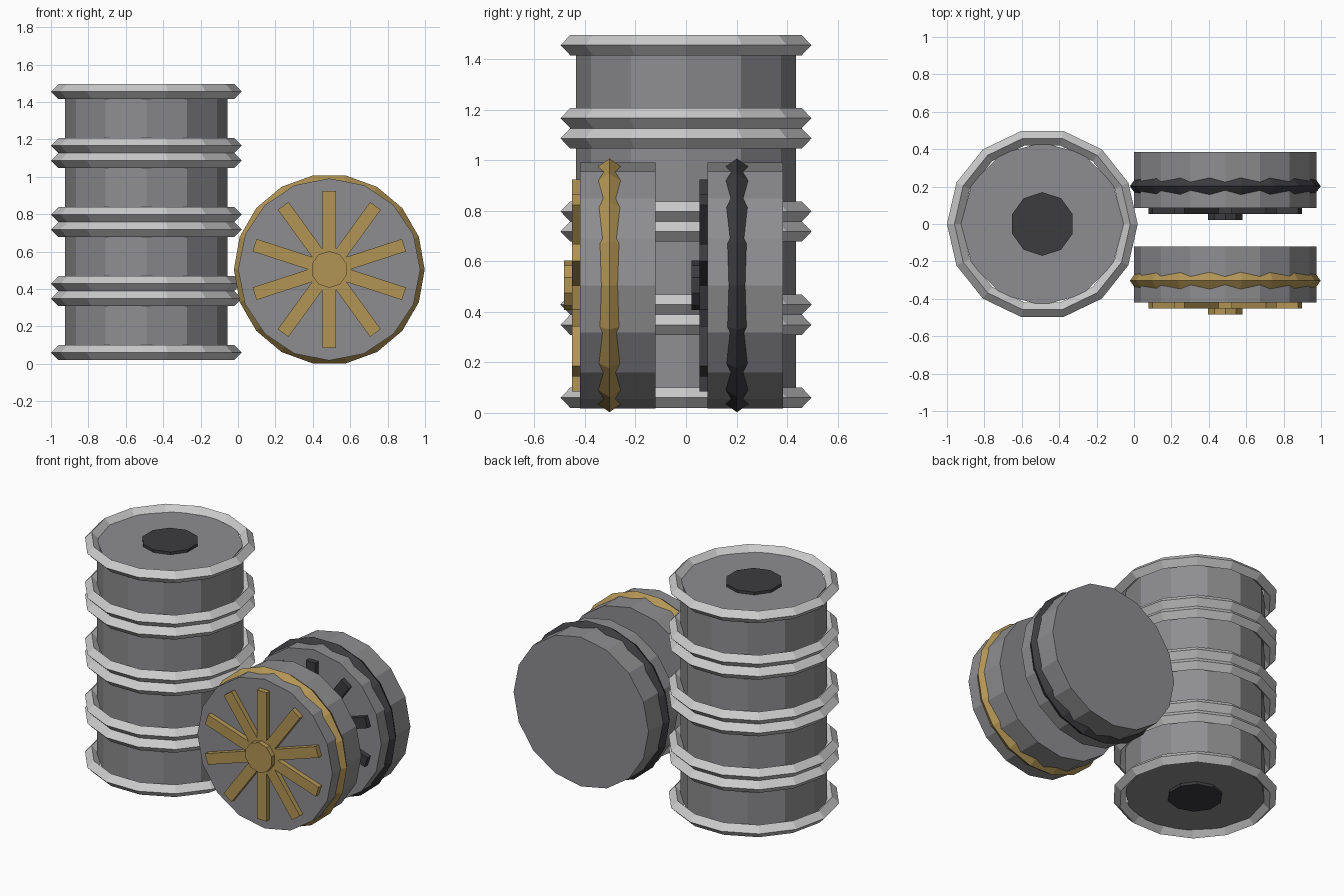
import bpy, bmesh, math
from mathutils import Matrix

if "Cube" in bpy.data.objects:
    bpy.data.objects.remove(bpy.data.objects["Cube"])

def mat(name, col):
    m = bpy.data.materials.new(name)
    m.diffuse_color = (*col, 1)
    m.use_nodes = True
    m.node_tree.nodes["Principled BSDF"].inputs["Base Color"].default_value = m.diffuse_color
    return m

GREY = mat("body_grey", (0.27, 0.27, 0.28))
LIGHT = mat("light_grey", (0.6, 0.6, 0.63))
DARK = mat("dark", (0.045, 0.045, 0.05))
GOLD = mat("gold", (0.45, 0.30, 0.09))
FACE_FRONT = Matrix.Rotation(math.pi / 2, 4, 'X')   # local +z turns to -y

def finish(bm, name, m, xf):
    bmesh.ops.recalc_face_normals(bm, faces=bm.faces)
    me = bpy.data.meshes.new(name)
    bm.to_mesh(me)
    bm.free()
    me.materials.append(m)
    ob = bpy.data.objects.new(name, me)
    ob.matrix_world = xf
    bpy.context.collection.objects.link(ob)

def disc(name, sides, r, z0, z1, m, xf):
    bm = bmesh.new()
    bmesh.ops.create_cone(bm, cap_ends=True, segments=sides, radius1=r, radius2=r,
                          depth=z1 - z0, matrix=Matrix.Translation((0, 0, (z0 + z1) / 2)))
    finish(bm, name, m, xf)

def ring(name, sides, z, half_height, m, xf):
    # diamond section swept round a low-sided circle
    bm = bmesh.new()
    section = [(0.51, 0), (0.47, half_height), (0.43, 0), (0.47, -half_height)]
    loops = []
    for i in range(sides):
        a = 2 * math.pi * i / sides
        loops.append([bm.verts.new((r * math.cos(a), r * math.sin(a), z + h)) for r, h in section])
    for i in range(sides):
        p, q = loops[i], loops[(i + 1) % sides]
        for k in range(4):
            n = (k + 1) % 4
            bm.faces.new((p[k], q[k], q[n], p[n]))
    finish(bm, name, m, xf)

# stack of four wheels, each with a rim at both ends
H = 0.369
for i in range(4):
    xf = Matrix.Translation((-0.49, 0, 0.02 + H * i))
    disc(f"stack_body_{i}", 12, 0.435, 0.035, H - 0.035, GREY, xf)
    disc(f"stack_hub_{i}", 10, 0.17, 0.017, H - 0.017, DARK, xf)
    for end, z in (("lower", 0.04), ("upper", H - 0.04)):
        ring(f"stack_rim_{end}_{i}", 14, z, 0.04, LIGHT, xf)

# two standing wheels with spokes on the front
for label, y, m in (("gold", -0.12, GOLD), ("dark", 0.385, DARK)):
    xf = Matrix.Translation((0.488, y, 0.505)) @ FACE_FRONT
    disc(f"{label}_wheel_body", 16, 0.487, 0, 0.30, GREY, xf)
    ring(f"{label}_wheel_rim", 18, 0.183, 0.056, m, xf)
    disc(f"{label}_wheel_hub", 10, 0.098, 0.28, 0.364, m, xf)
    for k in range(5):
        bm = bmesh.new()
        bmesh.ops.create_cube(bm, size=1, matrix=Matrix.Translation((0, 0, 0.306))
                              @ Matrix.Rotation(k * math.pi / 5, 4, 'Z')
                              @ Matrix.Diagonal((0.07, 0.84, 0.052, 1)))
        finish(bm, f"{label}_wheel_spoke_{k}", m, xf)
